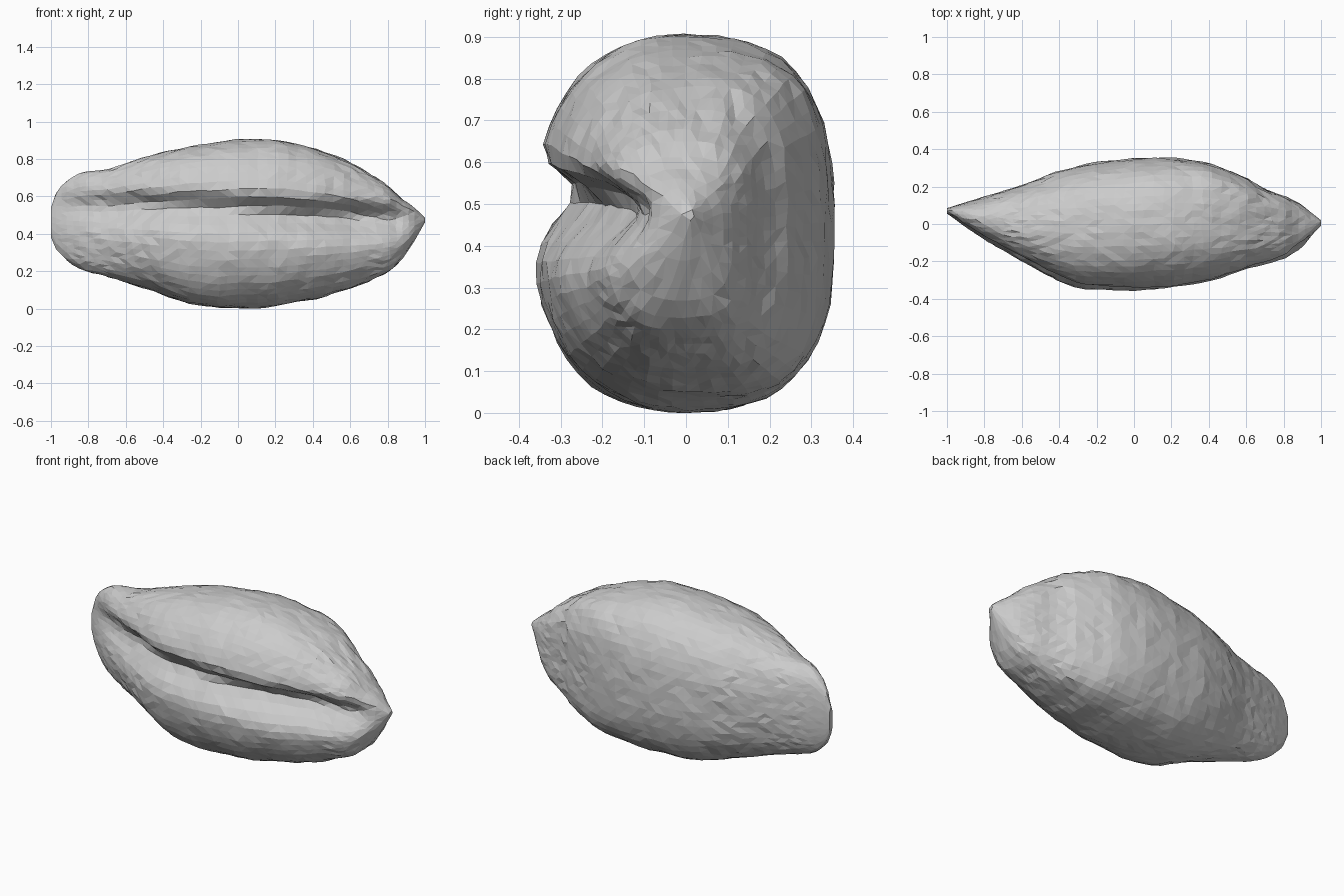
import bpy, bmesh, math, random
from mathutils import Vector, noise

if "Cube" in bpy.data.objects:
    bpy.data.objects.remove(bpy.data.objects["Cube"])

random.seed(4)

# Outlines along x, read from the front and top views
TOP = [(-1, .54), (-.97, .63), (-.9, .70), (-.83, .73), (-.7, .745), (-.5, .805), (-.27, .87), (0, .903),
       (.2, .90), (.4, .86), (.6, .785), (.8, .66), (.86, .60), (.93, .55), (1, .49)]
BOTTOM = [(-1, .38), (-.97, .31), (-.9, .24), (-.83, .205), (-.7, .17), (-.5, .11), (-.27, .03), (-.1, 0),
          (.2, .01), (.4, .05), (.6, .105), (.8, .19), (.86, .24), (.93, .34), (1, .46)]
BACK = [(-1, .085), (-.9, .115), (-.8, .145), (-.6, .205), (-.4, .285), (-.2, .33), (0, .35), (.2, .357),
        (.4, .325), (.6, .245), (.7, .185), (.8, .15), (.9, .10), (1, .02)]
FRONT = [(-1, .055), (-.9, -.02), (-.8, -.09), (-.6, -.205), (-.4, -.31), (-.3, -.35), (0, -.365),
         (.2, -.35), (.4, -.32), (.6, -.255), (.8, -.205), (.9, -.15), (.95, -.09), (1, -.01)]
# Crease height and depth, and how boxy the back is
CREASE_Z = [(-1, .54), (-.4, .55), (0, .53), (.4, .50), (.8, .485), (1, .47)]
CREASE_D = [(-1, 0), (-.9, .03), (-.75, .065), (-.5, .10), (0, .10), (.3, .13), (.6, .14), (.85, .09), (1, 0)]
BACK_N = [(-1, 2.3), (.2, 2.7), (.55, 4), (.85, 3.6), (1, 2)]


def at(curve, x):
    for (x0, v0), (x1, v1) in zip(curve, curve[1:]):
        if x <= x1:
            return v0 + (v1 - v0) * (x - x0) / (x1 - x0)
    return curve[-1][1]


def section(x, sides):
    """One closed cross-section: a rounded box with a crease pressed into the front."""
    top, bot, back, front = (at(c, x) for c in (TOP, BOTTOM, BACK, FRONT))
    yc, zc, hy, hz = (back + front) / 2, (top + bot) / 2, (back - front) / 2, (top - bot) / 2
    pts = []
    for i in range(sides):
        t = 2 * math.pi * i / sides
        c, s = math.cos(t), math.sin(t)
        n = at(BACK_N, x) if c > 0 else 2.4
        k = (abs(c) ** n + abs(s) ** n) ** (1 / n)
        y, z = yc + hy * c / k, zc + hz * s / k
        if c < 0:
            d = z - at(CREASE_Z, x)
            y += at(CREASE_D, x) * math.exp(-(d / (.06 if d > 0 else .095)) ** 2)
        p = Vector((x, y, z))
        # Gentle lumps plus uneven facets, fading at the tips
        p += Vector((0, y - yc, z - zc)) * .02 * noise.noise(p * 5)
        f = min(1, 4 * (1 - abs(x)))
        p += Vector((random.uniform(-.008, .008), random.uniform(-.003, .003), random.uniform(-.003, .003))) * f
        pts.append(p)
    return pts


# Seed body: loft the sections, close both tips, then merge crowded points into larger facets
SIDES, STATIONS = 60, 46
bm = bmesh.new()
rings = []
for j in range(STATIONS + 1):
    u = 2 * j / STATIONS - 1
    x = .6 * u + .4 * math.sin(u * math.pi / 2)
    rings.append([bm.verts.new(p) for p in section(x, SIDES)])
for a, b in zip(rings, rings[1:]):
    for i in range(SIDES):
        k = (i + 1) % SIDES
        bm.faces.new((a[i], a[k], b[k], b[i]))
bm.faces.new(rings[0])
bm.faces.new(rings[-1])
bmesh.ops.remove_doubles(bm, verts=bm.verts[:], dist=.018)
bmesh.ops.triangulate(bm, faces=bm.faces[:])
bmesh.ops.recalc_face_normals(bm, faces=bm.faces[:])

mesh = bpy.data.meshes.new("seed_body")
bm.to_mesh(mesh)
bm.free()
bpy.context.collection.objects.link(bpy.data.objects.new("seed_body", mesh))
